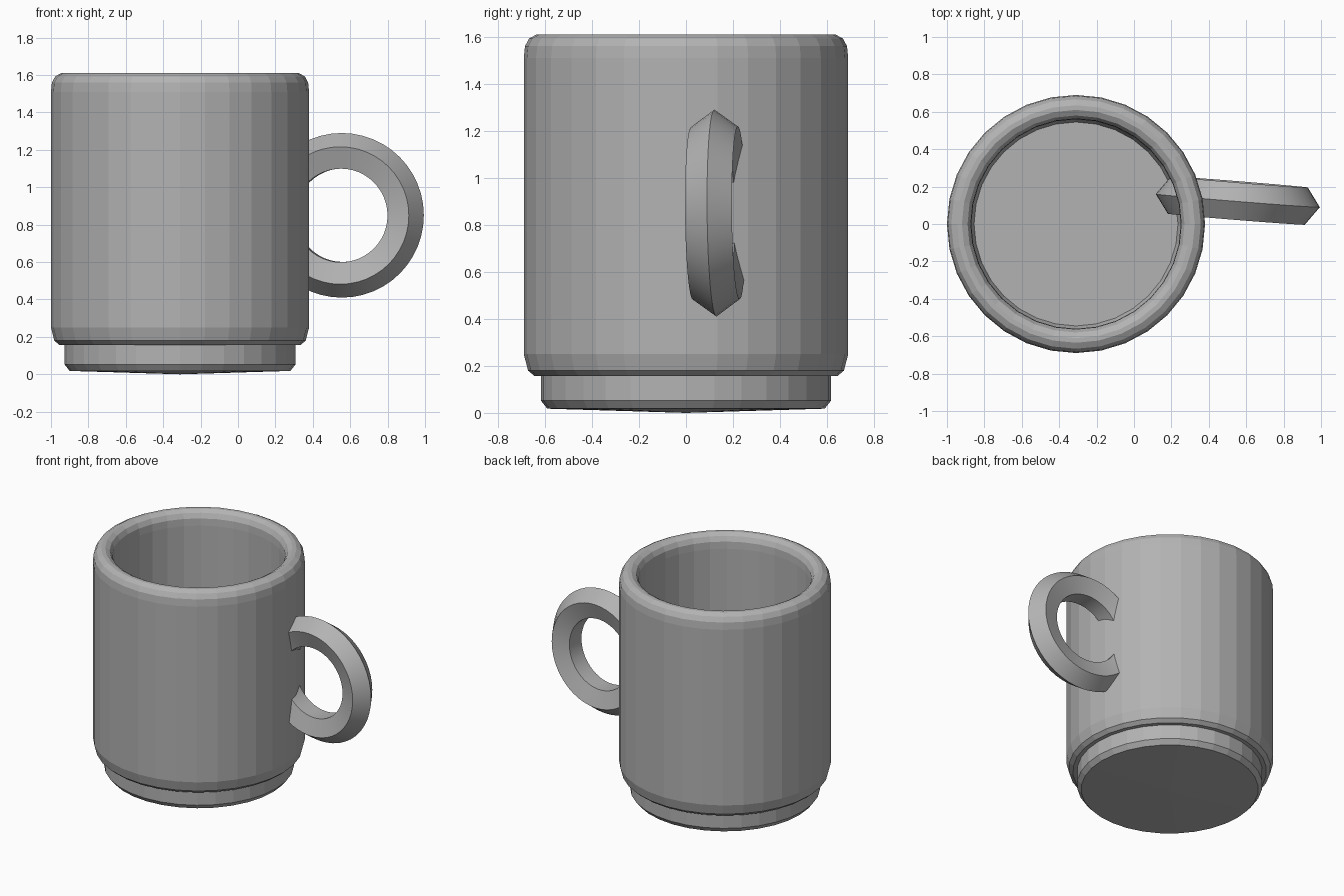
import bpy
import bmesh
import math

if "Cube" in bpy.data.objects:
    bpy.data.objects.remove(bpy.data.objects["Cube"])

grey = bpy.data.materials.new("stoneware grey")
grey.diffuse_color = (0.45, 0.45, 0.45, 1)
grey.use_nodes = True
grey.node_tree.nodes["Principled BSDF"].inputs["Base Color"].default_value = grey.diffuse_color


def lathe(name, profile, sides, location):
    """Revolve (radius, height) points around z; radius 0 makes a pole."""
    bm = bmesh.new()
    rings = []
    for r, z in profile:
        if r == 0:
            rings.append([bm.verts.new((0, 0, z))] * sides)
        else:
            angles = [math.tau * i / sides for i in range(sides)]
            rings.append([bm.verts.new((r * math.cos(a), r * math.sin(a), z))
                          for a in angles])
    for low, high in zip(rings, rings[1:]):
        for i in range(sides):
            j = (i + 1) % sides
            corners = dict.fromkeys((low[i], low[j], high[j], high[i]))
            bm.faces.new(list(corners))
    bmesh.ops.recalc_face_normals(bm, faces=bm.faces)
    mesh = bpy.data.meshes.new(name)
    bm.to_mesh(mesh)
    bm.free()
    mesh.materials.append(grey)
    obj = bpy.data.objects.new(name, mesh)
    obj.location = location
    bpy.context.collection.objects.link(obj)
    return obj


# Cup: shallow domed foot, stepped base, straight wall, rounded rim, hollow inside
cup_profile = [
    (0, 0.0), (0.59, 0.018), (0.617, 0.052), (0.617, 0.157),
    (0.645, 0.157), (0.672, 0.18), (0.69, 0.25), (0.69, 1.51),
    (0.685, 1.56), (0.667, 1.593), (0.635, 1.61), (0.61, 1.61),
    (0.58, 1.593), (0.563, 1.56), (0.56, 1.51), (0.56, 0.24),
    (0.545, 0.2), (0, 0.2),
]
lathe("cup", cup_profile, 32, (-0.31, 0, 0))

# Handle: ring with a five-sided section, sunk into the wall and slightly turned
bpy.ops.mesh.primitive_torus_add(
    major_radius=0.335, minor_radius=0.105, major_segments=48, minor_segments=5,
    location=(0.555, 0.125, 0.85),
    rotation=(math.radians(90.6), 0, math.radians(-4.6)))
handle = bpy.context.object
handle.name = "handle"
handle.data.materials.append(grey)
bpy.ops.object.shade_smooth_by_angle(angle=math.radians(30))
